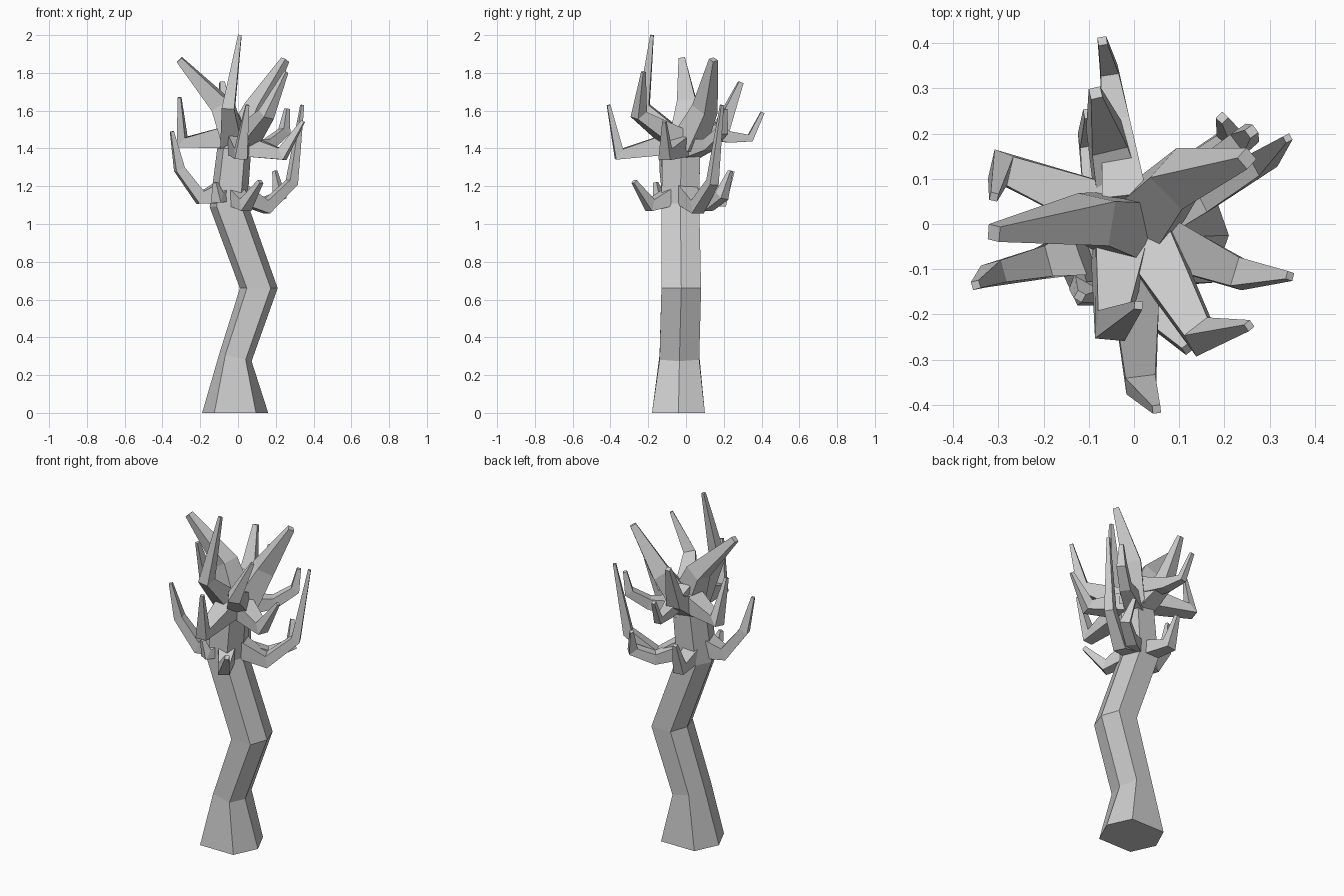
import bpy, bmesh, math
from mathutils import Vector

if "Cube" in bpy.data.objects:
    bpy.data.objects.remove(bpy.data.objects["Cube"])


def make_object(name, rings, apex=None):
    """Skin a stack of equal-sized vertex rings with flat faces."""
    bm = bmesh.new()
    rows = [[bm.verts.new(p) for p in ring] for ring in rings]
    n = len(rows[0])
    for a, b in zip(rows, rows[1:]):
        for i in range(n):
            j = (i + 1) % n
            bm.faces.new((a[i], a[j], b[j], b[i]))
    bm.faces.new(rows[0][::-1])
    if apex:
        tip = bm.verts.new(apex)
        for i in range(n):
            bm.faces.new((rows[-1][i], rows[-1][(i + 1) % n], tip))
    else:
        bm.faces.new(rows[-1])
    bmesh.ops.recalc_face_normals(bm, faces=bm.faces)
    mesh = bpy.data.meshes.new(name)
    bm.to_mesh(mesh)
    bm.free()
    obj = bpy.data.objects.new(name, mesh)
    bpy.context.collection.objects.link(obj)
    return obj


# Crooked hexagonal trunk: centre x, centre y, z, half width, half depth, tilt
HEX = [(1, 0), (.63, 1), (-.63, 1), (-1, 0), (-.63, -1), (.63, -1)]
TRUNK = [(-.015, -.04, 0, .175, .14, 0), (-.013, -.035, .295, .085, .105, -.25),
         (.11, -.025, .66, .1, .105, 0), (-.05, -.03, 1.1, .1, .1, .1),
         (-.02, -.025, 1.4, .09, .1, 0)]
make_object("trunk",
            [[(cx + hx * w, cy + hy * d, z + hx * w * tilt) for hx, hy in HEX]
             for cx, cy, z, w, d, tilt in TRUNK], apex=(.01, -.02, 1.48))


def branch(name, radii, *pts):
    """Four-sided tapering branch along a bent path."""
    pts = [Vector(p) for p in pts]
    dirs = [(b - a).normalized() for a, b in zip(pts, pts[1:])]
    side = dirs[0].cross(Vector((0, 0, 1))).normalized()
    rings = []
    for i, p in enumerate(pts):
        d0, d1 = dirs[max(i - 1, 0)], dirs[min(i, len(dirs) - 1)]
        t = (d0 + d1).normalized()
        side = (side - t * side.dot(t)).normalized()
        up = t.cross(side)
        r = radii[i]
        rings.append([p + (side * a + up * b) * r
                      for a, b in ((1, 1), (-1, 1), (-1, -1), (1, -1))])
    make_object(name, rings)


# Crown branches rising from the top of the trunk
BIG, MID = (.07, .05, .017), (.06, .033, .009)
branch("crown_left", BIG, (0, -.01, 1.42), (-.09, .01, 1.63), (-.31, -.02, 1.87))
branch("crown_right", BIG, (.02, .01, 1.42), (.1, .1, 1.61), (.25, .145, 1.87))
branch("crown_front_tall", MID, (-.03, -.05, 1.44), (-.05, -.225, 1.62), (.01, -.18, 2.0))
branch("crown_front_right", MID, (.03, -.04, 1.44), (.15, -.25, 1.58), (.255, -.225, 1.805))
branch("crown_back", (.06, .04, .013), (-.02, .02, 1.41), (-.06, .19, 1.51), (-.085, .29, 1.75))

# Middle branches spreading out and hooking upwards
branch("middle_front", MID, (0, -.06, 1.43), (.015, -.355, 1.37), (.05, -.41, 1.63))
branch("middle_right", MID, (.02, -.02, 1.42), (.235, -.11, 1.37), (.345, -.115, 1.545))
branch("middle_left", MID, (-.03, .02, 1.46), (-.295, .125, 1.435), (-.31, .06, 1.67))
branch("middle_back_right", (.05, .03, .025, .011), (.02, .03, 1.4), (.16, .12, 1.42),
       (.245, .19, 1.49), (.26, .205, 1.61))
branch("middle_back", (.05, .03, .02, .01), (-.02, .05, 1.51), (-.04, .23, 1.46),
       (-.055, .34, 1.455), (-.07, .405, 1.59))

# Low branches at the upper bend of the trunk
branch("low_left", (.06, .035, .025, .009), (-.08, -.05, 1.17), (-.2, -.085, 1.14),
       (-.31, -.11, 1.29), (-.35, -.135, 1.49))
branch("low_right", (.055, .035, .026, .008), (-.01, -.01, 1.17), (.15, .06, 1.09),
       (.285, .14, 1.22), (.34, .19, 1.63))
branch("low_front", (.048, .032, .012), (-.02, -.07, 1.15), (.04, -.19, 1.1),
       (.12, -.275, 1.225))
branch("low_back_right", (.045, .03, .028, .01), (-.01, .0, 1.15), (.12, .12, 1.1),
       (.22, .19, 1.15), (.195, .235, 1.28))
branch("low_back", (.048, .032, .011), (-.06, .0, 1.15), (-.09, .19, 1.12),
       (-.1, .245, 1.28))
branch("low_front_left", (.045, .03, .01), (-.07, -.07, 1.16), (-.11, -.145, 1.14),
       (-.12, -.16, 1.22))
